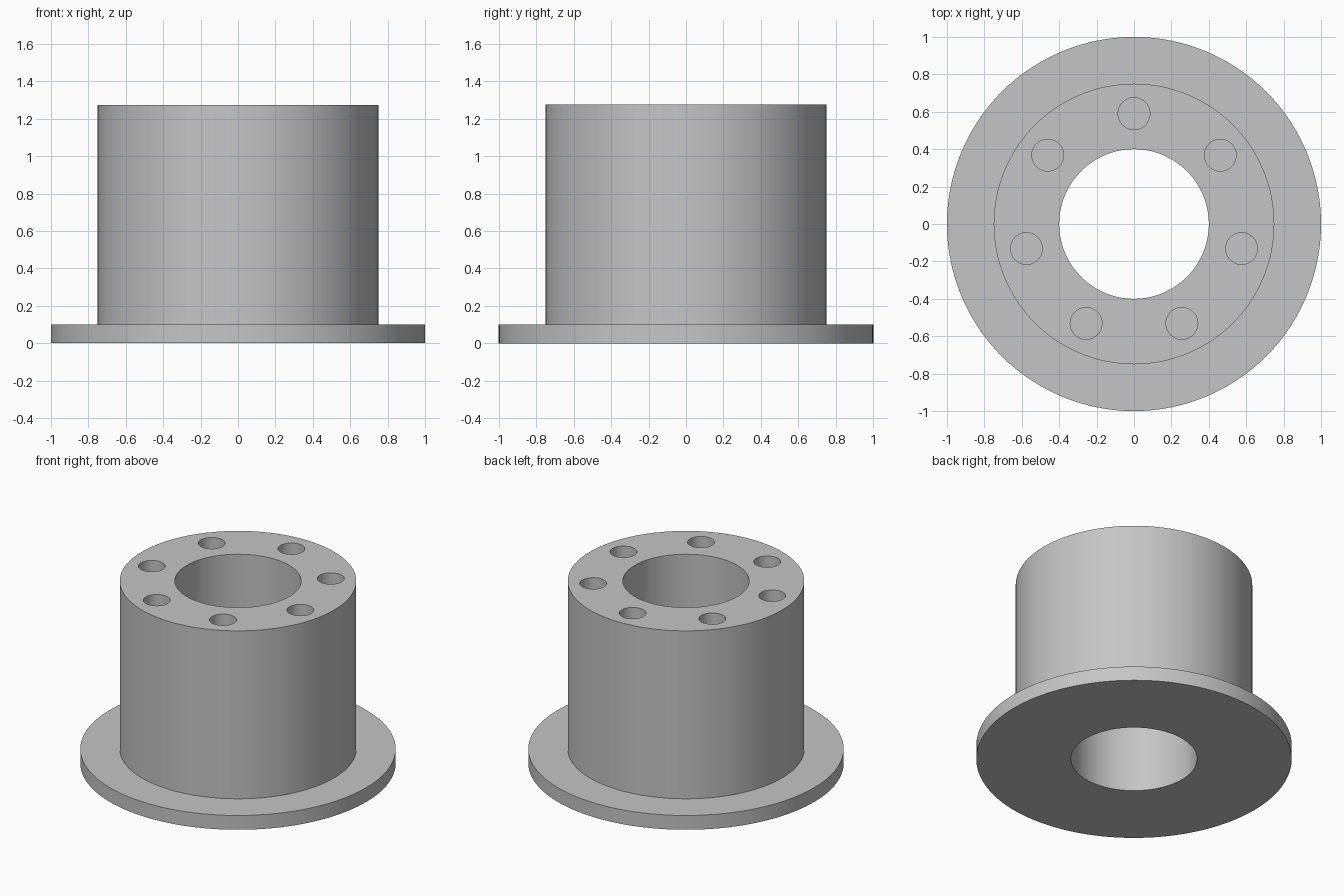
import bpy, bmesh
from math import cos, sin, tau
from mathutils import Matrix, Vector

SEGMENTS = 128
HEIGHT = 1.275
HOLES, HOLE_RADIUS, HOLE_CIRCLE, HOLE_DEPTH = 7, 0.085, 0.59, 0.5

cube = bpy.data.objects.get("Cube")
if cube:
    bpy.data.objects.remove(cube, do_unlink=True)

# Plain grey
grey = bpy.data.materials.new("plain grey")
grey.use_nodes = True
color = (0.56, 0.56, 0.56, 1)
grey.diffuse_color = color
grey.node_tree.nodes["Principled BSDF"].inputs["Base Color"].default_value = color


def make_object(name, bm):
    bmesh.ops.recalc_face_normals(bm, faces=bm.faces)
    mesh = bpy.data.meshes.new(name)
    bm.to_mesh(mesh)
    bm.free()
    mesh.materials.append(grey)
    obj = bpy.data.objects.new(name, mesh)
    bpy.context.collection.objects.link(obj)
    return obj


# Flanged sleeve with a central bore, turned from its half section
bm = bmesh.new()
profile = [(0.4, 0), (1, 0), (1, 0.1), (0.75, 0.1), (0.75, HEIGHT), (0.4, HEIGHT)]
verts = [bm.verts.new((r, 0, z)) for r, z in profile]
edges = [bm.edges.new((verts[i - 1], verts[i])) for i in range(len(verts))]
bmesh.ops.spin(bm, geom=verts + edges, cent=(0, 0, 0), axis=(0, 0, 1),
               angle=tau, steps=SEGMENTS, use_duplicate=False)
bmesh.ops.remove_doubles(bm, verts=bm.verts, dist=0.0001)
sleeve = make_object("flanged_sleeve", bm)

# Ring of blind holes in the top face
bm = bmesh.new()
for i in range(HOLES):
    a = tau / 4 + i * tau / HOLES
    centre = Vector((HOLE_CIRCLE * cos(a), HOLE_CIRCLE * sin(a), HEIGHT))
    bmesh.ops.create_cone(bm, cap_ends=True, segments=48, radius1=HOLE_RADIUS,
                          radius2=HOLE_RADIUS, depth=2 * HOLE_DEPTH,
                          matrix=Matrix.Translation(centre))
cutter = make_object("hole_cutter", bm)
cutter.hide_render = True

cut = sleeve.modifiers.new("holes", "BOOLEAN")
cut.operation = "DIFFERENCE"
cut.solver = "EXACT"
cut.object = cutter

bpy.ops.object.select_all(action="DESELECT")
sleeve.select_set(True)
bpy.context.view_layer.objects.active = sleeve
bpy.ops.object.modifier_apply(modifier=cut.name)
bpy.data.objects.remove(cutter, do_unlink=True)
bpy.ops.object.shade_smooth_by_angle()
